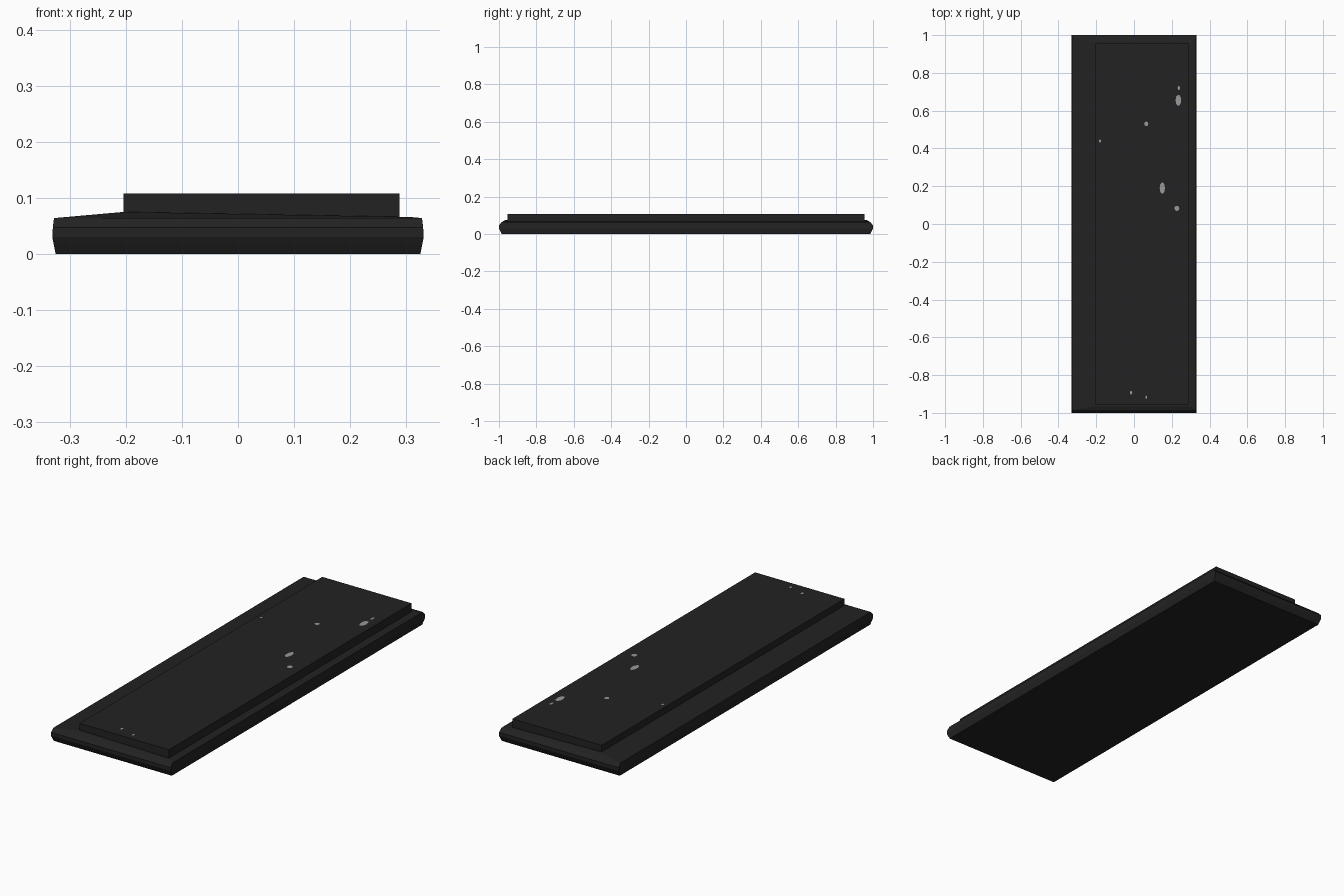
import bpy, bmesh, math

if "Cube" in bpy.data.objects:
    bpy.data.objects.remove(bpy.data.objects["Cube"])


def material(name, rgb):
    m = bpy.data.materials.new(name)
    m.diffuse_color = (*rgb, 1)
    m.use_nodes = True
    m.node_tree.nodes["Principled BSDF"].inputs["Base Color"].default_value = m.diffuse_color
    return m


charcoal = material("charcoal", (0.016, 0.016, 0.016))
grey = material("pale_grey", (0.32, 0.32, 0.32))


def finish(name, bm, mat):
    bmesh.ops.recalc_face_normals(bm, faces=bm.faces[:])
    me = bpy.data.meshes.new(name)
    bm.to_mesh(me)
    bm.free()
    me.materials.append(mat)
    ob = bpy.data.objects.new(name, me)
    bpy.context.collection.objects.link(ob)
    return ob


def loft(name, rings, mat):
    """Skin a stack of four-cornered rings and cap both ends."""
    bm = bmesh.new()
    loops = [[bm.verts.new(p) for p in ring] for ring in rings]
    for a, b in zip(loops, loops[1:]):
        for i in range(4):
            j = (i + 1) % 4
            bm.faces.new((a[i], a[j], b[j], b[i]))
    bm.faces.new(loops[0][::-1])
    bm.faces.new(loops[-1])
    return finish(name, bm, mat)


def ring(x0, x1, y, z0, z1=None):
    """Rectangle with its left edge at height z0 and right edge at z1."""
    z1 = z0 if z1 is None else z1
    return [(x0, -y, z0), (x1, -y, z1), (x1, y, z1), (x0, y, z0)]


# slab with faceted edges and a shallow sloping top
sections = [(0.325, 0.985, 0), (0.328, 0.993, 0.015), (0.331, 1.0, 0.03),
            (0.330, 1.0, 0.047), (0.328, 0.985, 0.064)]
rings = [ring(-x, x, y, z) for x, y, z in sections]
rings.append(ring(-0.204, 0.307, 0.965, 0.075, 0.066))
loft("base_slab", rings, charcoal)

# raised panel, set towards the right
loft("raised_panel", [ring(-0.204, 0.288, 0.955, 0.06),
                      ring(-0.204, 0.288, 0.955, 0.108)], charcoal)

# small pale flecks on the panel: x, y, half width, half length
flecks = [(0.235, 0.655, 0.015, 0.03), (0.15, 0.19, 0.014, 0.03),
          (0.227, 0.083, 0.013, 0.014), (0.065, 0.53, 0.011, 0.012),
          (0.237, 0.72, 0.006, 0.012), (-0.015, -0.893, 0.006, 0.01),
          (0.065, -0.917, 0.005, 0.009), (-0.18, 0.44, 0.005, 0.008)]
bm = bmesh.new()
for x, y, rx, ry in flecks:
    bm.faces.new([bm.verts.new((x + rx * math.cos(t * math.pi / 5),
                                y + ry * math.sin(t * math.pi / 5), 0.1084))
                  for t in range(10)])
finish("surface_flecks", bm, grey)
